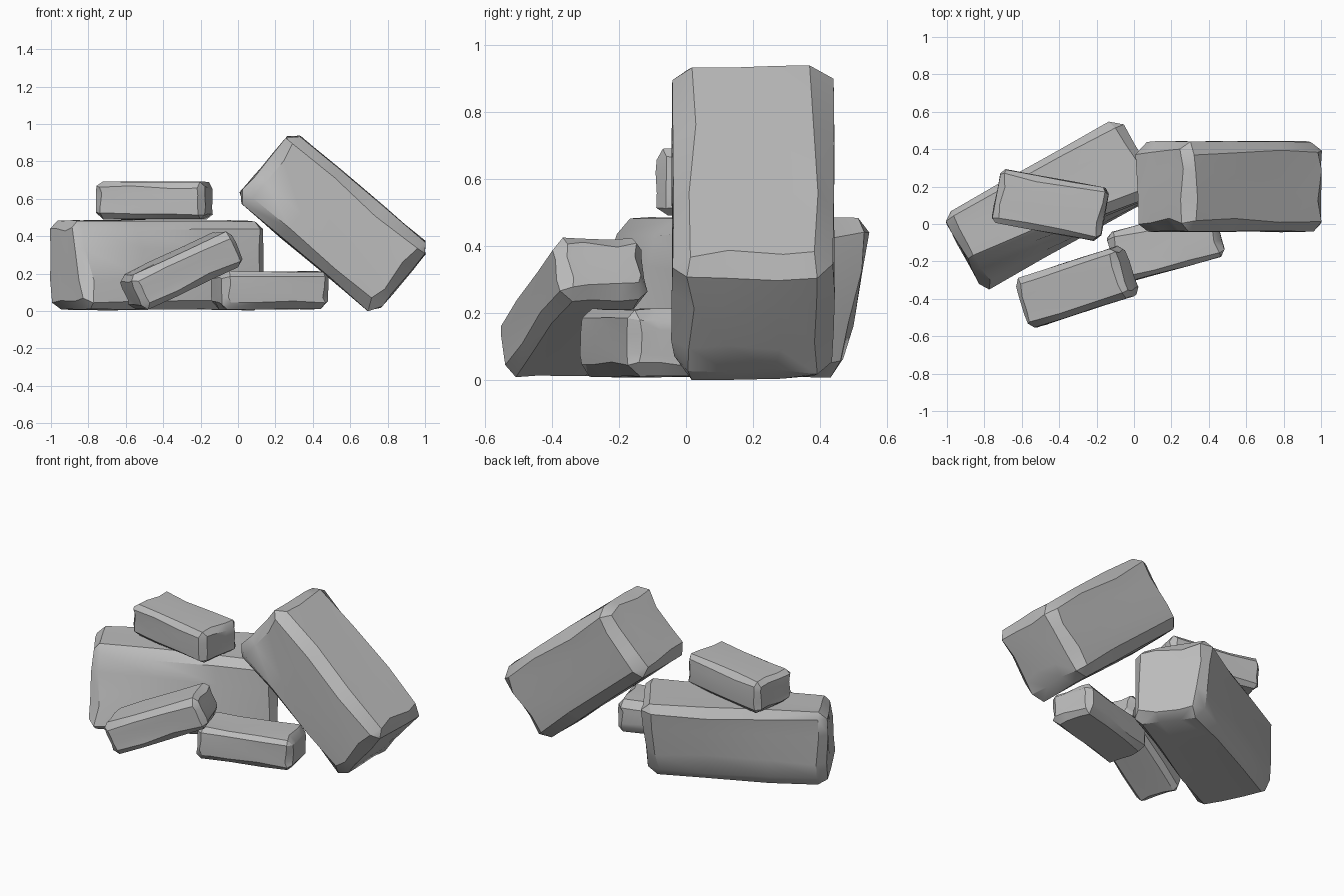
import bpy
import bmesh
import random
from math import radians
from mathutils import Euler, Matrix, Vector

if "Cube" in bpy.data.objects:
    bpy.data.objects.remove(bpy.data.objects["Cube"], do_unlink=True)

# One grey stone material
stone = bpy.data.materials.new("grey stone")
stone.use_nodes = True
grey = (0.5, 0.5, 0.5, 1)
stone.diffuse_color = grey
bsdf = stone.node_tree.nodes["Principled BSDF"]
bsdf.inputs["Base Color"].default_value = grey
bsdf.inputs["Roughness"].default_value = 0.8


def corner_weight(co, half, corner):
    """Weight of a point towards one corner of the block."""
    w = 1
    for c, h, s in zip(co, half, corner):
        w *= min(max((1 + s * c / h) / 2, 0), 1)
    return w


def stone_block(name, size, centre, angles, chamfer, seed, pulls=()):
    """Worn stone block: chamfered box with wavy edges and pulled corners."""
    rng = random.Random(seed)
    half = Vector(size) / 2
    bm = bmesh.new()
    bmesh.ops.create_cube(bm, size=1, matrix=Matrix.Diagonal((*size, 1)))
    bmesh.ops.subdivide_edges(bm, edges=bm.edges[:], cuts=2, use_grid_fill=True)
    bm.normal_update()
    rim = [e for e in bm.edges if e.calc_face_angle(0) > 1]
    bmesh.ops.bevel(bm, geom=rim, offset=chamfer, segments=1,
                    affect='EDGES', profile=0.5)

    # Wavy chipped edges: slide points inside their faces, dent them slightly
    for v in bm.verts:
        for i in range(3):
            on_face = abs(abs(v.co[i]) - half[i]) < 1e-4
            amount = 0.1 if on_face else 0.3
            v.co[i] += rng.uniform(-1, 1) * amount * chamfer
    for v in bm.verts:
        start = v.co.copy()
        for corner, shift in pulls:
            v.co += Vector(shift) * corner_weight(start, half, corner)

    mesh = bpy.data.meshes.new(name)
    bm.to_mesh(mesh)
    bm.free()
    mesh.materials.append(stone)
    obj = bpy.data.objects.new(name, mesh)
    bpy.context.collection.objects.link(obj)
    obj.location = centre
    obj.rotation_euler = Euler([radians(a) for a in angles])

    bpy.ops.object.select_all(action='DESELECT')
    obj.select_set(True)
    bpy.context.view_layer.objects.active = obj
    bpy.ops.object.shade_smooth_by_angle(angle=radians(33))
    return obj


# Large block lying on the ground, with a leaning front left corner
stone_block("large_base_block", (1.09, 0.48, 0.475), (-0.43, 0.107, 0.245),
            (0, 0, 30), 0.05, 3,
            [((-1, -1, 1), (0, 0.2, 0)), ((1, 1, -1), (-0.06, -0.08, 0)),
             ((-1, -1, -1), (-0.02, 0, 0))])

# Large block tipped on its edge
stone_block("tilted_large_block", (0.97, 0.48, 0.48), (0.51, 0.2, 0.472),
            (0, 40, 0), 0.055, 8)

# Small block resting on top of the base block
stone_block("top_small_block", (0.59, 0.29, 0.2), (-0.447, 0.1, 0.59),
            (0, 0, -10.5), 0.03, 5)

# Small block propped up in front
stone_block("propped_small_block", (0.62, 0.28, 0.2), (-0.305, -0.335, 0.216),
            (0, -24, 18), 0.034, 12)

# Small block flat on the ground in front
stone_block("ground_small_block", (0.59, 0.28, 0.2), (0.17, -0.11, 0.11),
            (0, 0, 15), 0.034, 21)
